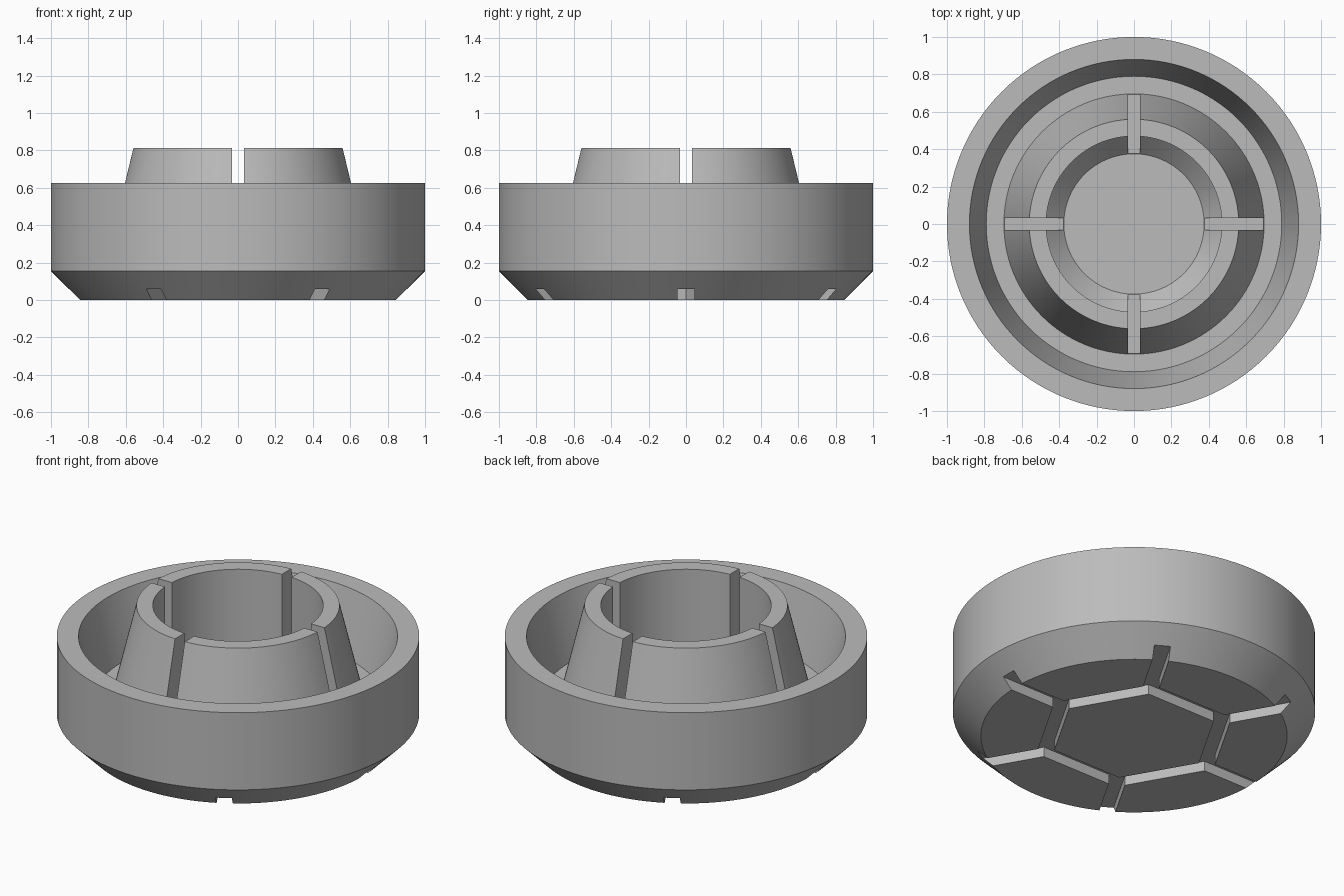
import bpy, bmesh
from math import cos, sin, pi, radians
from mathutils import Matrix

cube = bpy.data.objects.get("Cube")
if cube:
    bpy.data.objects.remove(cube)

grey = bpy.data.materials.new("matte_grey")
grey.use_nodes = True
tone = (0.5, 0.5, 0.5, 1)
grey.diffuse_color = tone
grey.node_tree.nodes["Principled BSDF"].inputs["Base Color"].default_value = tone


def finish(name, bm):
    bmesh.ops.recalc_face_normals(bm, faces=bm.faces)
    mesh = bpy.data.meshes.new(name)
    bm.to_mesh(mesh)
    bm.free()
    mesh.materials.append(grey)
    obj = bpy.data.objects.new(name, mesh)
    bpy.context.collection.objects.link(obj)
    return obj


def lathe(name, profile, steps=128, closed=False):
    """Spin (radius, z) points about the z axis."""
    bm = bmesh.new()
    verts = [bm.verts.new((r, 0, z)) for r, z in profile]
    pairs = list(zip(verts, verts[1:]))
    if closed:
        pairs.append((verts[-1], verts[0]))
    edges = [bm.edges.new(p) for p in pairs]
    bmesh.ops.spin(bm, geom=verts + edges, axis=(0, 0, 1), cent=(0, 0, 0),
                   angle=2 * pi, steps=steps, use_merge=True)
    bmesh.ops.remove_doubles(bm, verts=bm.verts, dist=0.0001)
    return finish(name, bm)


def bar(name, size, centre, angle=0):
    bm = bmesh.new()
    turn = Matrix.Rotation(angle, 4, 'Z')
    bmesh.ops.create_cube(bm, matrix=turn @ Matrix.Translation(centre)
                          @ Matrix.Diagonal((*size, 1)))
    return finish(name, bm)


# Body: chamfered foot, outer wall, tapered trough, cone collar and bore
FLOOR = 0.25
body = lathe("round_foot_body", [
    (0, 0), (0.845, 0), (1, 0.155), (1, 0.625), (0.88, 0.625),
    (0.79, FLOOR), (0.696, FLOOR), (0.56, 0.813), (0.47, 0.813),
    (0.47, 0.35), (0.375, FLOOR), (0, FLOOR)])

# Collar slots, and honeycomb grooves under the foot
cutters = []
for i in range(2):
    cutters.append(bar("collar_slot_cutter", (1.384, 0.066, 1),
                       (0, 0, FLOOR + 0.503), i * pi / 2))
DEPTH, WIDTH, CELL = 0.06, 0.09, 0.52
half = WIDTH / 2 / cos(radians(30))
cutters.append(lathe("hexagon_groove_cutter", [
    (CELL - half, -0.1), (CELL + half, -0.1),
    (CELL + half, DEPTH), (CELL - half, DEPTH)], steps=6, closed=True))
for i in range(6):
    cutters.append(bar("spoke_groove_cutter", (0.6, WIDTH, DEPTH + 0.1),
                       (CELL + 0.3, 0, (DEPTH - 0.1) / 2), i * pi / 3))

for cutter in cutters:
    cut = body.modifiers.new(cutter.name, 'BOOLEAN')
    cut.operation = 'DIFFERENCE'
    cut.solver = 'EXACT'
    cut.object = cutter

# Bake the cuts, drop the cutters, then smooth the round walls
graph = bpy.context.evaluated_depsgraph_get()
baked = bpy.data.meshes.new_from_object(body.evaluated_get(graph))
body.modifiers.clear()
body.data = baked
for cutter in cutters:
    bpy.data.objects.remove(cutter)
bpy.ops.object.select_all(action='DESELECT')
body.select_set(True)
bpy.context.view_layer.objects.active = body
bpy.ops.object.shade_smooth_by_angle(angle=radians(20))
